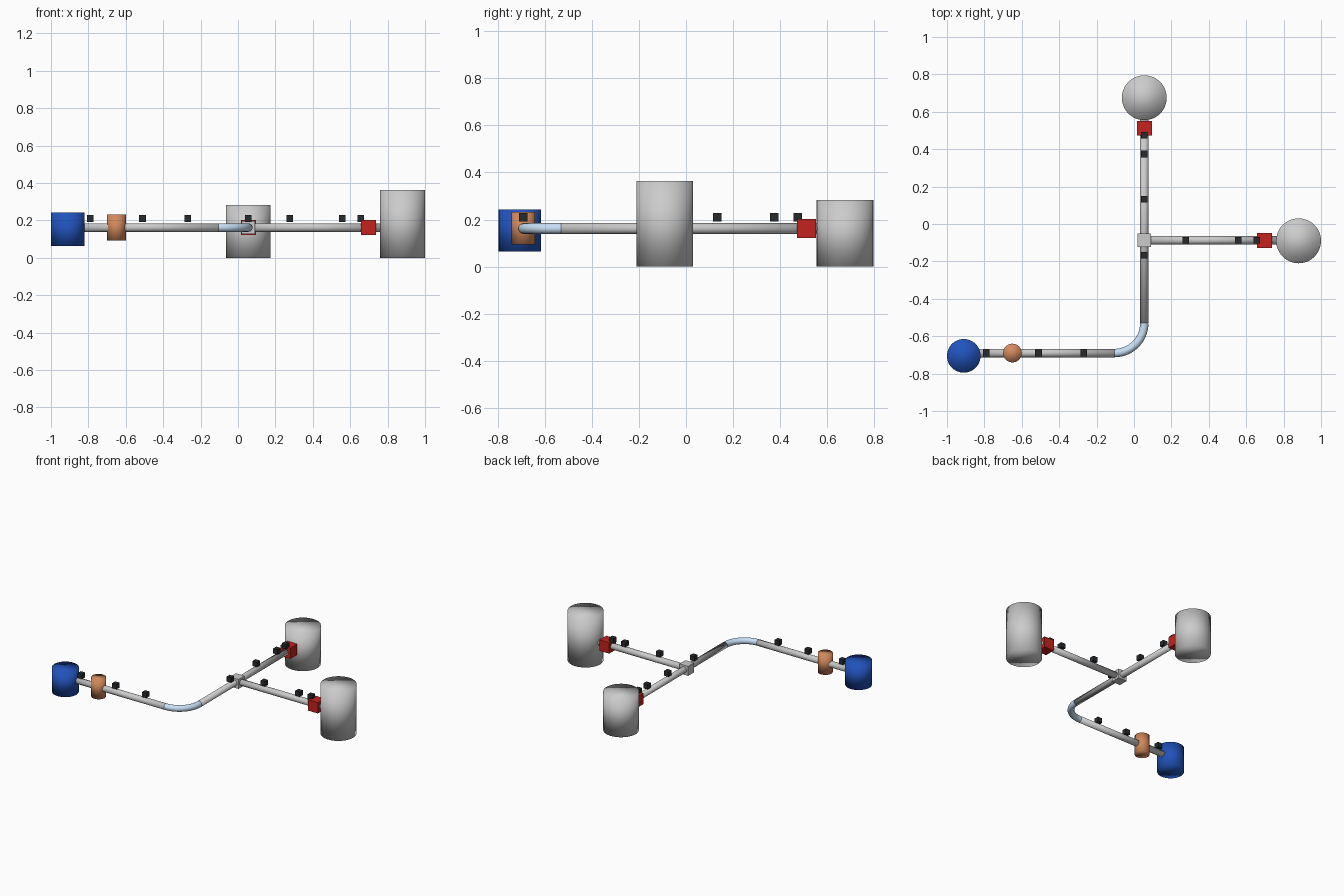
import bpy
from math import pi, sin, cos

if "Cube" in bpy.data.objects:
    bpy.data.objects.remove(bpy.data.objects["Cube"])

PIPE_Z, PIPE_R = 0.162, 0.0225
JX, JY = 0.055, -0.087      # junction position
RUN_Y = -0.69               # y of the inlet run
BEND = 0.16                 # bend radius


def material(name, rgb):
    m = bpy.data.materials.new(name)
    m.diffuse_color = (*rgb, 1)
    m.use_nodes = True
    m.node_tree.nodes["Principled BSDF"].inputs["Base Color"].default_value = m.diffuse_color
    return m


BLUE = material("blue", (0.015, 0.085, 0.5))
RED = material("red", (0.55, 0.016, 0.013))
COPPER = material("copper", (0.65, 0.25, 0.11))
PALE = material("pale_blue", (0.58, 0.74, 0.92))
DARK = material("dark", (0.02, 0.024, 0.028))


def finish(name, mat):
    ob = bpy.context.object
    ob.name = name
    if mat:
        ob.data.materials.append(mat)
    return ob


def box(name, loc, size, mat=None):
    bpy.ops.mesh.primitive_cube_add(size=size, location=loc)
    return finish(name, mat)


def cylinder(name, loc, r, h, mat=None, rot=(0, 0, 0)):
    bpy.ops.mesh.primitive_cylinder_add(vertices=48, radius=r, depth=h, location=loc, rotation=rot)
    bpy.ops.object.shade_smooth()
    return finish(name, mat)


def pipe_x(name, x0, x1, y):
    cylinder(name, ((x0 + x1) / 2, y, PIPE_Z), PIPE_R, x1 - x0, rot=(0, pi / 2, 0))


def pipe_y(name, x, y0, y1):
    cylinder(name, (x, (y0 + y1) / 2, PIPE_Z), PIPE_R, y1 - y0, rot=(pi / 2, 0, 0))


# Source, pump and storage tanks
cylinder("source_tank", (-0.91, -0.705, 0.153), 0.09, 0.178, BLUE)
cylinder("pump", (-0.65, RUN_Y, 0.163), 0.05, 0.14, COPPER)
cylinder("large_tank", (0.88, -0.09, 0.182), 0.12, 0.364)
cylinder("small_tank", (JX, 0.675, 0.141), 0.12, 0.282)

# Straight pipes
pipe_x("inlet_pipe", -0.83, JX - BEND, RUN_Y)
pipe_y("main_pipe", JX, RUN_Y + BEND, 0.565)
pipe_x("branch_pipe", JX, 0.77, JY)

# Quarter bend swept along an arc
curve = bpy.data.curves.new("pipe_bend", "CURVE")
curve.dimensions = "3D"
curve.bevel_depth = PIPE_R
curve.bevel_resolution = 8
N = 20
spline = curve.splines.new("POLY")
spline.points.add(N)
for i, p in enumerate(spline.points):
    a = -pi / 2 + pi / 2 * i / N
    p.co = (JX - BEND + BEND * cos(a), RUN_Y + BEND + BEND * sin(a), PIPE_Z, 1)
spline.use_smooth = True
bend = bpy.data.objects.new("pipe_bend", curve)
bpy.context.collection.objects.link(bend)
bpy.ops.object.select_all(action="DESELECT")
bend.select_set(True)
bpy.context.view_layer.objects.active = bend
bpy.ops.object.convert(target="MESH")
finish("pipe_bend", PALE)

# Tee junction and valves
box("tee_junction", (JX, JY, PIPE_Z), 0.07)
box("branch_valve", (0.698, JY, PIPE_Z), 0.08, RED)
box("main_valve", (JX, 0.512, PIPE_Z), 0.08, RED)

# Sensors sitting on the pipes
spots = [(x, RUN_Y) for x in (-0.79, -0.51, -0.268)]
spots += [(x, JY) for x in (0.276, 0.557, 0.656)]
spots += [(JX, y) for y in (-0.167, 0.132, 0.374, 0.474)]
for i, (x, y) in enumerate(spots):
    box(f"sensor_{i + 1}", (x, y, 0.21), 0.036, DARK)
